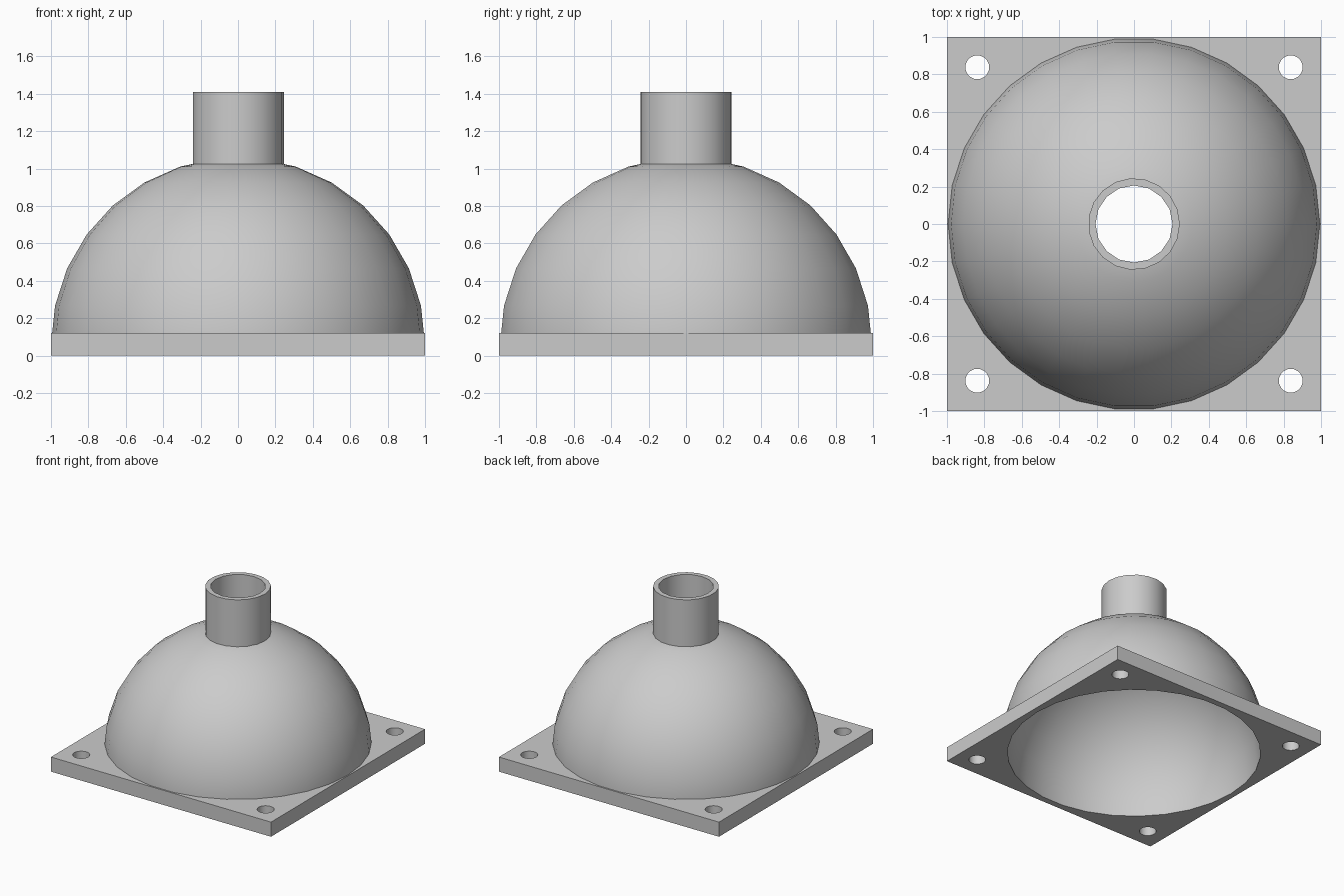
import bpy
import bmesh
from math import sin, cos, pi, radians

cube = bpy.data.objects.get("Cube")
if cube:
    bpy.data.objects.remove(cube, do_unlink=True)

grey = bpy.data.materials.new("light_grey")
grey.use_nodes = True
colour = (0.6, 0.6, 0.6, 1)
grey.diffuse_color = colour
grey.node_tree.nodes["Principled BSDF"].inputs["Base Color"].default_value = colour

SIDES = 30
PLATE = 0.12          # plate thickness
MID = PLATE / 2       # height of the dome's centre
NECK_R = 0.245


def finish(name, bm):
    bmesh.ops.recalc_face_normals(bm, faces=bm.faces)
    mesh = bpy.data.meshes.new(name)
    bm.to_mesh(mesh)
    bm.free()
    mesh.materials.append(grey)
    obj = bpy.data.objects.new(name, mesh)
    bpy.context.collection.objects.link(obj)
    bpy.ops.object.select_all(action='DESELECT')
    obj.select_set(True)
    bpy.context.view_layer.objects.active = obj
    bpy.ops.object.shade_smooth_by_angle(angle=radians(35))
    return obj


def circle(r, n, x=0, y=0):
    return [(x + r * cos(2 * pi * i / n), y + r * sin(2 * pi * i / n)) for i in range(n)]


def extrude_outlines(name, outlines, z0, z1):
    """Fill an outer outline around its holes and raise it from z0 to z1."""
    bm = bmesh.new()
    for pts in outlines:
        vs = [bm.verts.new((x, y, z0)) for x, y in pts]
        for a, b in zip(vs, vs[1:] + vs[:1]):
            bm.edges.new((a, b))
    bmesh.ops.triangle_fill(bm, edges=bm.edges[:], use_beauty=True, use_dissolve=False)
    raised = bmesh.ops.extrude_face_region(bm, geom=bm.faces[:], use_keep_orig=True)
    top = [g for g in raised["geom"] if isinstance(g, bmesh.types.BMVert)]
    bmesh.ops.translate(bm, verts=top, vec=(0, 0, z1 - z0))
    return finish(name, bm)


def revolve(name, profile, n):
    """Turn a closed (radius, z) profile about the z axis."""
    bm = bmesh.new()
    rings = [[bm.verts.new((x, y, z)) for x, y in circle(r, n)] for r, z in profile]
    for a, b in zip(rings, rings[1:] + rings[:1]):
        for i in range(n):
            j = (i + 1) % n
            bm.faces.new((a[i], a[j], b[j], b[i]))
    return finish(name, bm)


def ring(r, deg):
    return (r * sin(radians(deg)), MID + r * cos(radians(deg)))


def at_radius(a, b, r):
    t = (r - a[0]) / (b[0] - a[0])
    return (r, a[1] + t * (b[1] - a[1]))


def at_height(a, b, z):
    t = (z - a[1]) / (b[1] - a[1])
    return (a[0] + t * (b[0] - a[0]), z)


# Hollow dome, open below and around the neck
R_OUT, R_IN, EDGE = 1.0, 0.96, NECK_R - 0.004
rim = at_height(ring(R_OUT, 90), ring(R_OUT, 78), PLATE)
outer = [(rim[0], 0), rim]
outer += [ring(R_OUT, d) for d in range(78, 17, -12)]
outer.append(at_radius(ring(R_OUT, 18), ring(R_OUT, 6), EDGE))
inner = [at_radius(ring(R_IN, 18), ring(R_IN, 6), EDGE)]
inner += [ring(R_IN, d) for d in range(18, 91, 12)]
inner.append(at_height(ring(R_IN, 90), ring(R_IN, 102), 0))
revolve("dome", outer + inner, SIDES)

# Square base plate with the dome opening and four screw holes
square = [(-1, -1), (1, -1), (1, 1), (-1, 1)]
holes = [circle(0.064, 20, 0.838 * x, 0.838 * y) for x, y in square]
extrude_outlines("base_plate", [square, circle(rim[0], SIDES)] + holes, 0, PLATE)

# Pipe neck, open right through
extrude_outlines("neck_pipe", [circle(NECK_R, 19), circle(0.206, 16)], inner[0][1], 1.41)
